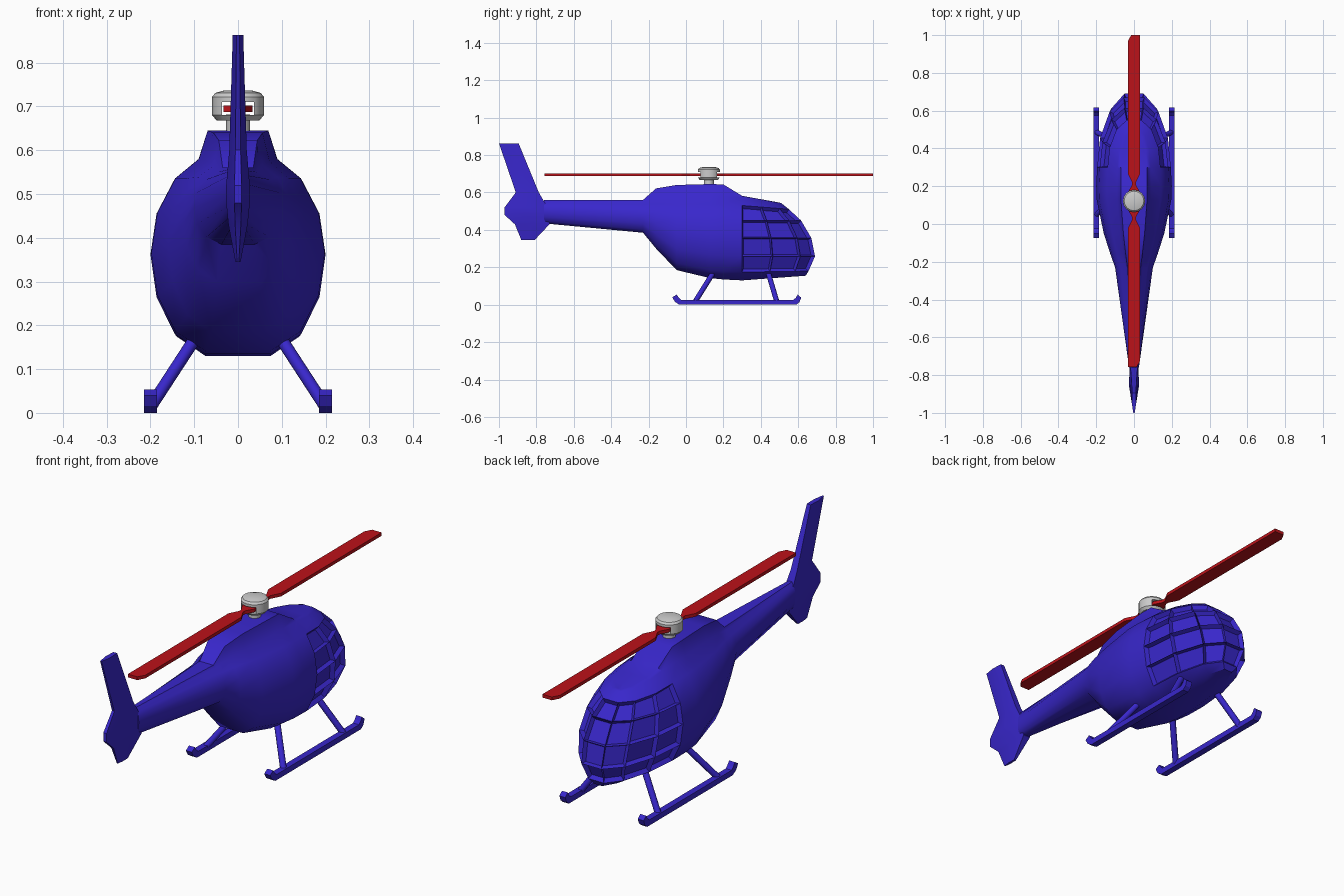
import bpy, bmesh, math
from mathutils import Vector

if "Cube" in bpy.data.objects:
    bpy.data.objects.remove(bpy.data.objects["Cube"])


def material(name, rgb):
    m = bpy.data.materials.new(name)
    m.diffuse_color = (*rgb, 1)
    m.use_nodes = True
    m.node_tree.nodes["Principled BSDF"].inputs["Base Color"].default_value = m.diffuse_color
    return m


BLUE = material("blue_paint", (0.04, 0.02, 0.6))
RED = material("red_paint", (0.5, 0.006, 0.01))


def finish(name, bm, mat=None, angle=None):
    bmesh.ops.recalc_face_normals(bm, faces=bm.faces[:])
    me = bpy.data.meshes.new(name)
    bm.to_mesh(me)
    bm.free()
    ob = bpy.data.objects.new(name, me)
    bpy.context.collection.objects.link(ob)
    if mat:
        me.materials.append(mat)
    if angle:
        bpy.ops.object.select_all(action='DESELECT')
        ob.select_set(True)
        bpy.context.view_layer.objects.active = ob
        bpy.ops.object.shade_smooth_by_angle(angle=math.radians(angle))
    return ob


def bridge(bm, a, b):
    n = len(a)
    return [bm.faces.new((a[i], a[(i + 1) % n], b[(i + 1) % n], b[i])) for i in range(n)]


def loft(bm, rings):
    vs = [[bm.verts.new(p) for p in r] for r in rings]
    for a, b in zip(vs, vs[1:]):
        bridge(bm, a, b)
    bm.faces.new(vs[0][::-1])
    bm.faces.new(vs[-1])


def extrude_outline(name, pts, offset, mat):
    bm = bmesh.new()
    loft(bm, [[Vector(p) for p in pts], [Vector(p) + Vector(offset) for p in pts]])
    return finish(name, bm, mat)


# fuselage: half section runs from bottom centre to top centre
XF = [0, .38, .72, .93, 1, .93, .72, .45, .35, 0]
ZF = [0, 0, .1, .29, .51, .72, .9, 1]


def full_ring(half):
    return half + [(-x, y, z) for x, y, z in half[8:0:-1]]


def half_section(y, w, zb, zt, zh):
    zs = [zb + (zt - zb) * f for f in ZF] + [zh, zh]
    return [(w * x, y, z) for x, z in zip(XF, zs)]


stations = [(-.76, .026, .435, .555, .56), (-.23, .10, .385, .55, .56),
            (-.16, .125, .30, .565, .622), (-.05, .16, .185, .575, .64),
            (.13, .198, .142, .58, .645), (.2, .2, .135, .58, .643),
            (.3, .195, .13, .575, .582)]
halves = [half_section(*s) for s in stations]
# canopy: the last section is carried forward to the nose profile
nose_y = [.62, .64, .655, .69, .67, .615, .55, .51, .5, .5]
rise = [.025, .025, .005, 0, 0, 0, -.02, -.032, -.036, -.036]
for s, wf in ((.42, .92), (.8, .66), (1, .28)):
    halves.append([(x * wf, .3 + s * (ny - .3), z + r * s)
                   for (x, y, z), ny, r in zip(halves[6], nose_y, rise)])

bm = bmesh.new()
rings = [[bm.verts.new(p) for p in full_ring(h)] for h in halves]
panes = []
for k, (a, b) in enumerate(zip(rings, rings[1:])):
    faces = bridge(bm, a, b)
    if k >= 6:
        panes += faces[2:6] + faces[12:16]
bm.faces.new(rings[0][::-1])
nose = rings[-1]
for i in range(1, 8):
    f = bm.faces.new((nose[i], nose[i + 1], nose[17 - i], nose[18 - i]))
    if 2 <= i <= 5:
        panes.append(f)
bm.faces.new((nose[0], nose[1], nose[17]))
bm.faces.new((nose[8], nose[9], nose[10]))
bmesh.ops.recalc_face_normals(bm, faces=bm.faces[:])
# recessed window panes between the frame bars
bmesh.ops.inset_individual(bm, faces=panes, thickness=.008, depth=-.02, use_even_offset=True)
finish("fuselage", bm, BLUE, 38)

# tail fin: horizontal sections (z, front y, rear y, half thickness)
bm = bmesh.new()
fin = []
for z, f, r, t in [(.345, -.81, -.88, .006), (.43, -.73, -.915, .022), (.48, -.73, -.97, .027),
                   (.52, -.74, -.97, .027), (.60, -.787, -.91, .02), (.863, -.895, -1, .012)]:
    m = f + (r - f) * .5
    half = [(.8 * t, f, z), (t, m, z), (.3 * t, r, z)]
    fin.append(half + [(-x, y, zz) for x, y, zz in half[::-1]])
loft(bm, fin)
finish("tail_fin", bm, BLUE, 30)


def cylinder_between(name, a, b, r, mat=None, seg=10):
    a, b = Vector(a), Vector(b)
    bm = bmesh.new()
    bmesh.ops.create_cone(bm, cap_ends=True, segments=seg, radius1=r, radius2=r, depth=(b - a).length)
    bm.transform((b - a).to_track_quat('Z', 'Y').to_matrix().to_4x4())
    bmesh.ops.translate(bm, verts=bm.verts[:], vec=(a + b) / 2)
    return finish(name, bm, mat, 40)


# landing skids with upturned ends, and their struts
skid = [(-.035, 0), (.59, 0), (.607, .014), (.616, .038), (.597, .054), (.588, .038), (.575, .026),
        (-.025, .026), (-.037, .036), (-.05, .054), (-.073, .04), (-.06, .016)]
for side, sx in (("right", 1), ("left", -1)):
    extrude_outline(side + "_skid", [(sx * .2 - .015, y, z) for y, z in skid], (.03, 0, 0), BLUE)
    for end, y0, y1 in (("rear", .05, .145), ("front", .485, .44)):
        cylinder_between(f"{side}_{end}_strut", (sx * .197, y0, .018), (sx * .098, y1, .17), .014, BLUE)

# rotor mast and slotted hub
HUB_Y = .122
cylinder_between("rotor_mast", (0, HUB_Y, .62), (0, HUB_Y, .682), .027, seg=16)
bm = bmesh.new()
loft(bm, [[(r * math.cos(i * math.pi / 8), HUB_Y + r * math.sin(i * math.pi / 8), z)
           for i in range(16)]
          for r, z in ((.049, .668), (.059, .68), (.059, .722), (.052, .731), (.03, .737))])
hub = finish("rotor_hub", bm, None, 30)
bm = bmesh.new()
bmesh.ops.create_cube(bm, size=1)
for v in bm.verts:
    v.co = (v.co.x * .074, v.co.y * .3 + HUB_Y, v.co.z * .03 + .695)
cutter = finish("hub_slot_cutter", bm)
cutter.hide_render = True
cutter.hide_viewport = True
cut = hub.modifiers.new("slot", 'BOOLEAN')
cut.operation = 'DIFFERENCE'
cut.object = cutter

# two rotor blades, the second turned half a revolution
blade = [(-.03, 0), (.03, 0), (.03, .05), (.01, .085), (.01, .1), (.033, .145), (.033, .878),
         (-.015, .878), (-.033, .845), (-.033, .145), (-.01, .1), (-.01, .085), (-.03, .05)]
for name, s in (("front_blade", 1), ("rear_blade", -1)):
    extrude_outline(name, [(s * x, HUB_Y + s * y, .687) for x, y in blade], (0, 0, .015), RED)
